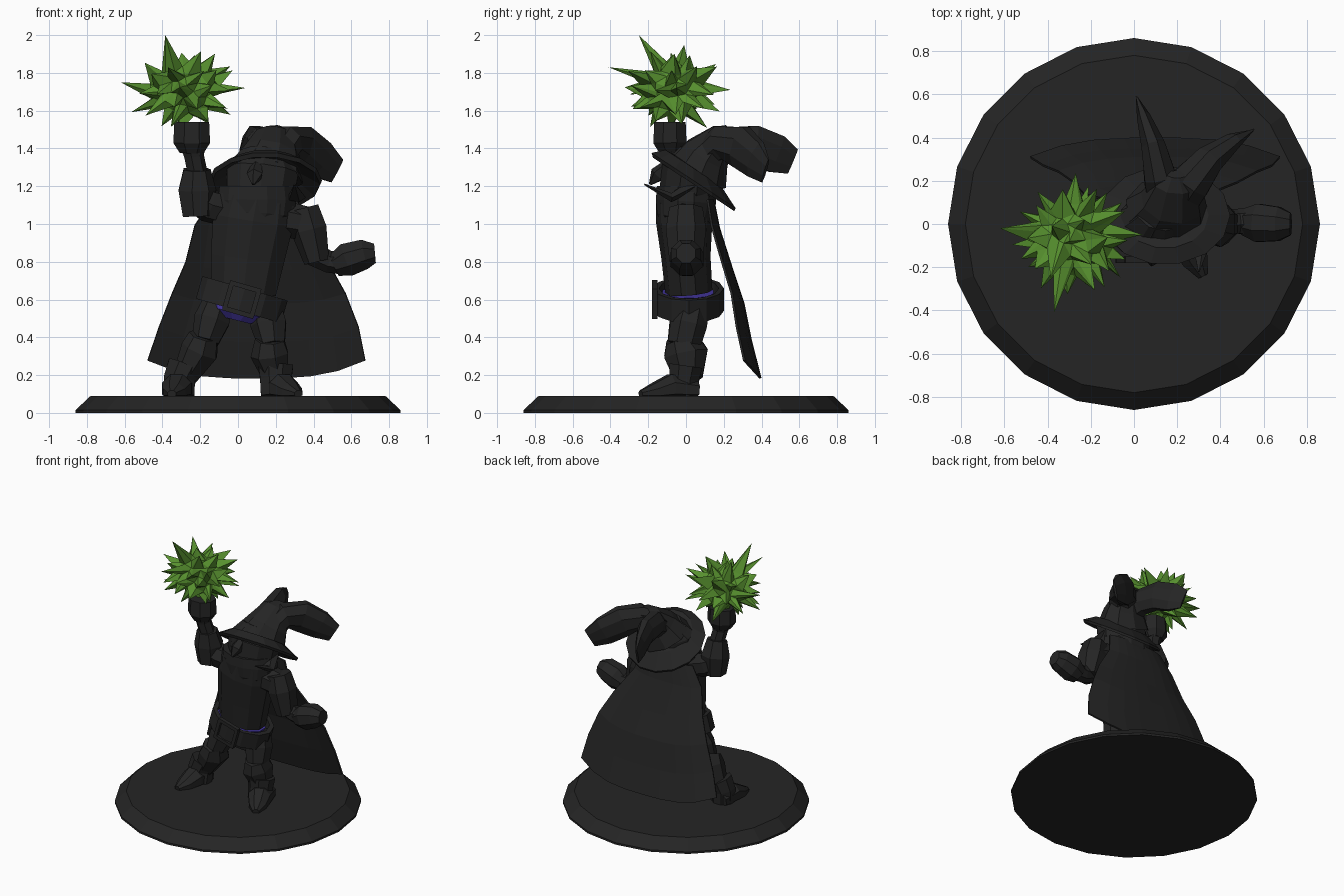
import bpy, bmesh, math, random
from mathutils import Vector, Matrix

random.seed(4)


def material(name, rgb):
    m = bpy.data.materials.new(name)
    m.diffuse_color = (*rgb, 1)
    return m


BLACK = material("charcoal black", (0.018, 0.018, 0.018))
GREEN = material("leaf green", (0.095, 0.28, 0.028))
BLUE = material("violet blue", (0.07, 0.045, 0.42))
Y, Z = Vector((0, 1, 0)), Vector((0, 0, 1))


def finish(name, bm, mat):
    bmesh.ops.recalc_face_normals(bm, faces=bm.faces)
    me = bpy.data.meshes.new(name)
    bm.to_mesh(me)
    bm.free()
    me.materials.append(mat)
    ob = bpy.data.objects.new(name, me)
    bpy.context.collection.objects.link(ob)
    return ob


def skin(bm, rings, closed=False):
    n = len(rings[0])
    pairs = list(zip(rings, rings[1:] + rings[:1])) if closed else list(zip(rings, rings[1:]))
    for a, b in pairs:
        for i in range(n):
            j = (i + 1) % n
            bm.faces.new((a[i], a[j], b[j], b[i]))
    if not closed:
        bm.faces.new(rings[0])
        bm.faces.new(rings[-1])


def tube(name, secs, n=8, mat=BLACK, ref=Y, floor=None):
    """Loft of ellipses along a path; each section is x, y, z, side radius, other radius."""
    bm, rings = bmesh.new(), []
    ps = [Vector(s[:3]) for s in secs]
    for i, s in enumerate(secs):
        t = (ps[min(i + 1, len(ps) - 1)] - ps[max(i - 1, 0)]).normalized()
        side = t.cross(ref).normalized()
        other = side.cross(t)
        ring = []
        for k in range(n):
            a = math.tau * (k + 0.5) / n
            p = ps[i] + side * math.cos(a) * s[3] + other * math.sin(a) * s[-1]
            if floor is not None:
                p.z = max(p.z, floor)
            ring.append(bm.verts.new(p))
        rings.append(ring)
    skin(bm, rings)
    return finish(name, bm, mat)


def lathe(name, prof, n, closed=False, matrix=Matrix()):
    bm = bmesh.new()
    rings = [[bm.verts.new(matrix @ Vector((r * math.cos(math.tau * k / n),
              r * math.sin(math.tau * k / n), z))) for k in range(n)] for r, z in prof]
    skin(bm, rings, closed)
    return finish(name, bm, BLACK)


def box(name, matrix):
    bm = bmesh.new()
    bmesh.ops.create_cube(bm, size=1, matrix=matrix)
    return finish(name, bm, BLACK)


# display base
lathe("base", [(0.86, 0), (0.86, 0.015), (0.78, 0.09)], 20)

# legs and boots
for nm, hip, knee, ankle, toe in (
        ("right", (-0.10, 0.03, 0.60), (-0.17, -0.01, 0.38), (-0.28, 0.01, 0.22), (-0.35, -0.24)),
        ("left", (0.15, 0.04, 0.58), (0.18, -0.01, 0.36), (0.20, 0.01, 0.22), (0.32, -0.24))):
    mid = [(a + b) / 2 for a, b in zip(hip, knee)]
    tube(nm + "_thigh", [(*hip, 0.08, 0.09), (*mid, 0.10, 0.10), (*knee, 0.075, 0.09)], 7)
    k2 = (knee[0] - 0.01, knee[1] - 0.02, knee[2] + 0.03)
    tube(nm + "_shin", [(*k2, 0.08, 0.08), (k2[0] - 0.02 * (nm == "right"), 0, k2[2] - 0.08, 0.105, 0.12),
                        (ankle[0], 0.01, 0.19, 0.07, 0.08)], 7)
    bx = ankle[0] - 0.03 * (nm == "right")
    tube(nm + "_boot_cuff", [(ankle[0], 0, 0.25, 0.10, 0.095), (bx, -0.01, 0.18, 0.09, 0.085),
                             (bx, -0.02, 0.09, 0.085, 0.09)], 8)
    dx, dy = toe[0] - bx, toe[1]
    tube(nm + "_boot_toe", [(bx, 0.05, 0.12, 0.08, 0.06), (bx + dx * 0.35, dy * 0.35, 0.13, 0.085, 0.08),
                            (bx + dx * 0.7, dy * 0.7, 0.11, 0.065, 0.05), (*toe, 0.10, 0.025, 0.02)],
         8, ref=Z, floor=0.085)

# cloth, torso and belt
tube("trousers", [(-0.01, 0.01, 0.49, 0.08, 0.08), (0, 0.01, 0.53, 0.15, 0.12),
                  (0.02, 0.01, 0.64, 0.19, 0.14)], 12, BLUE)
tube("torso", [(0.03, 0.015, 0.64, 0.18, 0.125), (0.05, 0.0, 0.82, 0.205, 0.13),
               (0.08, -0.01, 1.02, 0.225, 0.15), (0.10, -0.01, 1.13, 0.21, 0.15)], 10)
tilt = Matrix.Translation((0.02, 0.015, 0.60)) @ Matrix.Rotation(math.radians(16), 4, "Y")
lathe("belt", [(0.20, -0.062), (0.235, -0.062), (0.235, 0.062), (0.20, 0.062)], 12, True,
      tilt @ Matrix.Diagonal((1, 0.79, 1, 1)))
for sx, sz, w, h in ((0, 0.07, 0.17, 0.025), (0, -0.07, 0.17, 0.025),
                     (-0.075, 0, 0.025, 0.14), (0.075, 0, 0.025, 0.14)):
    box("belt_buckle", tilt @ Matrix.Translation((sx, -0.18, sz)) @ Matrix.Diagonal((w, 0.03, h, 1)))

# raised right arm
tube("right_upper_arm", [(-0.04, 0.01, 1.07, 0.09), (-0.16, -0.02, 1.10, 0.09), (-0.24, -0.05, 1.14, 0.07)], 7, ref=Z)
tube("right_sleeve", [(-0.215, -0.04, 1.04, 0.085, 0.08), (-0.22, -0.04, 1.18, 0.105, 0.10),
                      (-0.22, -0.06, 1.29, 0.075, 0.07)], 7)
tube("right_forearm", [(-0.215, -0.06, 1.26, 0.055), (-0.235, -0.08, 1.36, 0.055), (-0.24, -0.08, 1.42, 0.075)], 7)
tube("right_fist", [(-0.245, -0.08, 1.38, 0.07, 0.065), (-0.245, -0.085, 1.43, 0.105, 0.095),
                    (-0.245, -0.085, 1.54, 0.10, 0.09)], 8)

# lowered left arm
tube("left_sleeve", [(0.35, 0, 1.085, 0.085, 0.09), (0.38, 0, 0.97, 0.10, 0.11), (0.42, 0, 0.80, 0.07, 0.09)], 7)
tube("left_shoulder", [(0.22, 0, 1.03, 0.10), (0.38, 0, 1.00, 0.09)], 7, ref=Z)
tube("left_forearm", [(0.38, 0, 0.85, 0.065), (0.48, 0.01, 0.80, 0.06), (0.56, 0.01, 0.80, 0.07)], 7, ref=Z)
tube("left_fist", [(0.51, 0.01, 0.78, 0.065), (0.575, 0.005, 0.81, 0.095), (0.67, 0, 0.84, 0.085),
                   (0.725, 0, 0.845, 0.055)], 8, ref=Z)

# head, nose, ear and scarf
tube("head", [(0.11, 0, 1.08, 0.15, 0.13), (0.12, 0.01, 1.18, 0.19, 0.15), (0.13, 0.02, 1.28, 0.20, 0.15),
              (0.14, 0.06, 1.37, 0.13, 0.10)], 10)
tube("nose", [(0.10, -0.10, 1.31, 0.03), (0.09, -0.15, 1.26, 0.045), (0.08, -0.19, 1.21, 0.008)], 5)
tube("left_ear", [(0.26, 0.02, 1.20, 0.06, 0.03), (0.31, -0.08, 1.14, 0.05, 0.025),
                  (0.30, -0.22, 1.21, 0.004, 0.004)], 5, ref=Z)
tube("scarf", [(0.09, -0.02, 0.98, 0.11, 0.12), (0.10, -0.01, 1.04, 0.20, 0.15),
               (0.10, 0.0, 1.12, 0.215, 0.165), (0.10, 0.0, 1.20, 0.205, 0.16)], 12)

# hat: tilted brim, crown and two drooping flattened horns
shear = Matrix.Identity(4)
shear[2][1] = -0.5
shear[1][1] = 0.76
brim = Matrix.Translation((0.145, 0.04, 1.25)) @ shear
lathe("hat_brim", [(0.29, -0.04), (0.30, -0.02), (0.20, 0.045), (0.13, 0.05), (0.13, 0.02), (0.19, 0.015)],
      14, True, brim)
tube("hat_crown", [(0.15, 0.06, 1.27, 0.20, 0.17), (0.18, 0.11, 1.37, 0.155, 0.13),
                   (0.20, 0.19, 1.47, 0.11, 0.07), (0.20, 0.23, 1.50, 0.05, 0.03)], 9)
tube("hat_horn_left", [(0.20, 0.10, 1.35, 0.10, 0.08), (0.26, 0.19, 1.43, 0.10, 0.095), (0.34, 0.29, 1.41, 0.075, 0.12),
                       (0.44, 0.37, 1.34, 0.045, 0.11), (0.525, 0.42, 1.28, 0.008, 0.075)], 8, ref=Z)
tube("hat_horn_right", [(0.15, 0.12, 1.36, 0.10, 0.08), (0.12, 0.22, 1.42, 0.08, 0.10), (0.09, 0.36, 1.42, 0.06, 0.11),
                        (0.05, 0.48, 1.37, 0.035, 0.11), (0.02, 0.565, 1.33, 0.008, 0.075)], 8, ref=Z)

# cape: rows of z, y, left x, right x with swept-up forward corners
bm = bmesh.new()
grid, cols = [], 8
for z, y, xl, xr in ((1.13, 0.15, -0.14, 0.32), (0.98, 0.18, -0.23, 0.34), (0.76, 0.25, -0.28, 0.48),
                     (0.58, 0.31, -0.35, 0.57), (0.38, 0.35, -0.42, 0.64), (0.185, 0.40, -0.48, 0.675)):
    d = (1.13 - z) * 0.1
    row = []
    for c in range(cols + 1):
        bend = abs(2 * c / cols - 1) ** 3
        row.append(bm.verts.new((xl + (xr - xl) * c / cols, y - bend * (0.03 + 0.6 * d), z + d * bend)))
    grid.append(row)
for a, b in zip(grid, grid[1:]):
    for c in range(cols):
        bm.faces.new((a[c], a[c + 1], b[c + 1], b[c]))
cape = finish("cape", bm, BLACK)
cape.modifiers.new("thickness", "SOLIDIFY").thickness = 0.012

# spiky green burst: icosphere points become tips, edge midpoints (radius below 1) become valleys
bm = bmesh.new()
bmesh.ops.create_icosphere(bm, subdivisions=2, radius=1)
bmesh.ops.subdivide_edges(bm, edges=bm.edges[:], cuts=1, use_grid_fill=True)
bm.verts.index_update()
dirs = [v.co.copy() for v in bm.verts]
tips = [i for i, d in enumerate(dirs) if d.length > 0.985]
centre = Vector((-0.28, -0.07, 1.71))
fixed = {}
for p in ((-0.385, -0.25, 2.0), (-0.37, -0.41, 1.83), (-0.62, -0.02, 1.75), (0.04, -0.05, 1.72), (-0.27, 0.235, 1.71)):
    aim = (Vector(p) - centre).normalized()
    fixed[max((i for i in tips if i not in fixed), key=lambda i: dirs[i].dot(aim))] = Vector(p)
for i, v in enumerate(bm.verts):
    d = (dirs[i] + Vector([random.uniform(-0.12, 0.12) for _ in range(3)])).normalized()
    r = random.uniform(0.25, 0.33) if i in tips else random.uniform(0.14, 0.19)
    v.co = fixed.get(i, centre + Vector((d.x * r, d.y * r * 0.92, d.z * r * 0.78)))
bmesh.ops.triangulate(bm, faces=bm.faces[:])
finish("spiky_burst", bm, GREEN)
